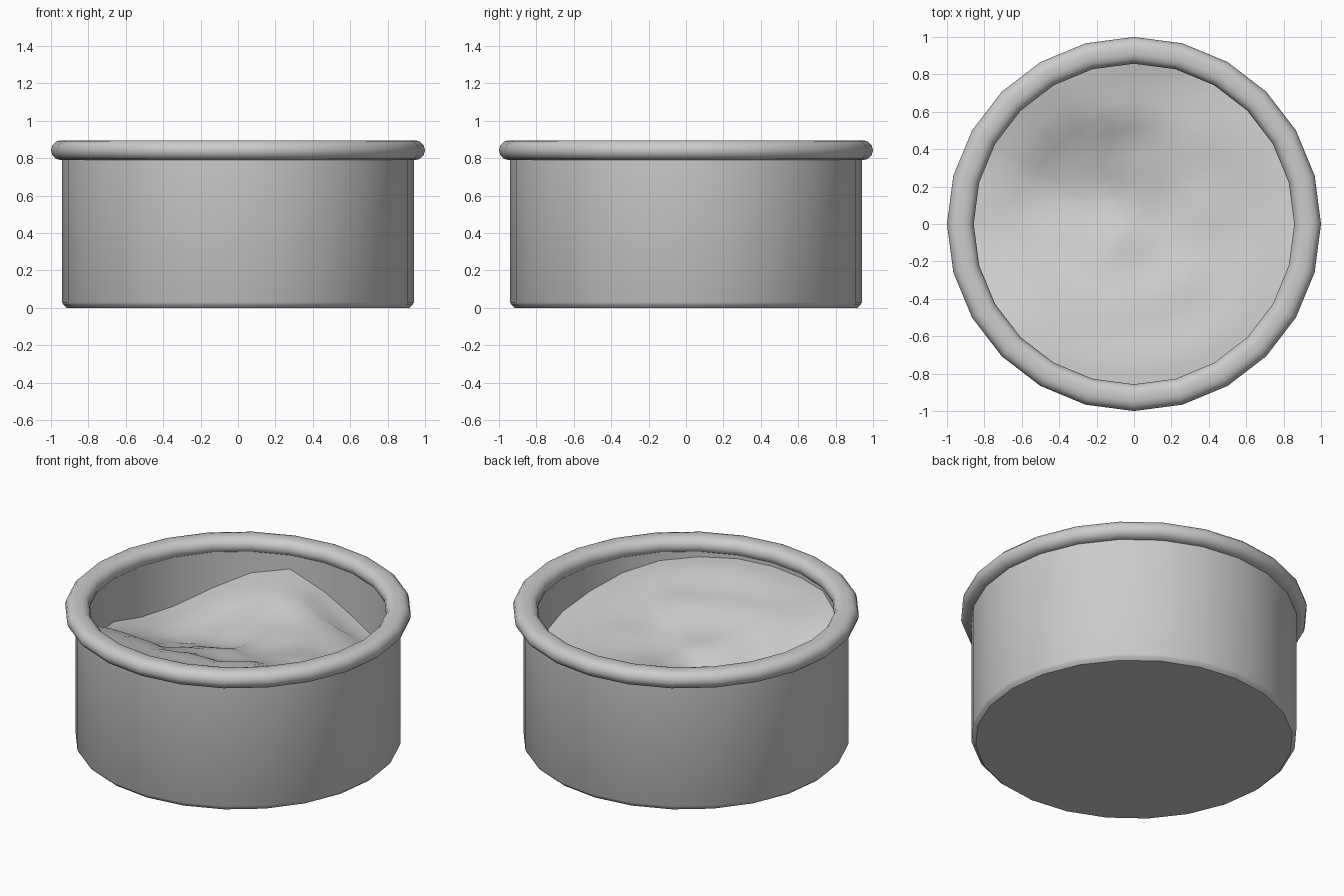
import bpy
import bmesh
import math

SIDES = 24

cube = bpy.data.objects.get("Cube")
if cube:
    bpy.data.objects.remove(cube, do_unlink=True)

# One plain material for everything
grey = bpy.data.materials.new("light grey")
grey.use_nodes = True
colour = (0.6, 0.6, 0.6, 1)
grey.diffuse_color = colour
grey.node_tree.nodes["Principled BSDF"].inputs["Base Color"].default_value = colour


def ring_points(bm, radius, height):
    """Ring of vertices; height is a function of x and y."""
    ring = []
    for i in range(SIDES):
        angle = math.tau * i / SIDES
        x, y = radius * math.cos(angle), radius * math.sin(angle)
        ring.append(bm.verts.new((x, y, height(x, y))))
    return ring


def bridge(bm, lower, upper):
    for i in range(SIDES):
        j = (i + 1) % SIDES
        bm.faces.new((lower[i], lower[j], upper[j], upper[i]))


def finish(bm, name, fix_normals=True):
    if fix_normals:
        bmesh.ops.recalc_face_normals(bm, faces=bm.faces)
    mesh = bpy.data.meshes.new(name)
    bm.to_mesh(mesh)
    bm.free()
    mesh.materials.append(grey)
    obj = bpy.data.objects.new(name, mesh)
    bpy.context.collection.objects.link(obj)
    bpy.ops.object.select_all(action='DESELECT')
    bpy.context.view_layer.objects.active = obj
    obj.select_set(True)
    bpy.ops.object.shade_smooth_by_angle(angle=math.radians(40))


def lathe(name, profile, loop=False):
    """Turn a profile of (radius, z) around the z axis."""
    bm = bmesh.new()
    rings = [ring_points(bm, r, lambda x, y, z=z: z) for r, z in profile]
    for a, b in zip(rings, rings[1:]):
        bridge(bm, a, b)
    if loop:
        bridge(bm, rings[-1], rings[0])
    else:
        bm.faces.new(rings[0])
        bm.faces.new(rings[-1])
    finish(bm, name)


# Straight-sided bowl with a small rounded foot and a hollow inside
lathe("bowl_body", [(0.915, 0), (0.933, 0.016), (0.94, 0.03), (0.94, 0.84),
                    (0.87, 0.84), (0.87, 0.08)])

# Rounded rim: two half circles joined by a short flat
rim = []
for centre, start in ((0.947, -90), (0.91, 90)):
    for k in range(7):
        a = math.radians(start + 30 * k)
        rim.append((centre + 0.053 * math.cos(a), 0.843 + 0.053 * math.sin(a)))
lathe("bowl_rim", rim, loop=True)

# Lumpy contents: heights blended smoothly between guide points
GUIDES = [
    # along the wall
    (0.83, 0.2, 0.55), (0.83, -0.2, 0.64), (0.75, -0.41, 0.71),
    (0.62, -0.58, 0.76), (0.45, -0.73, 0.78), (0.2, -0.83, 0.79),
    (-0.07, -0.85, 0.79), (-0.43, -0.74, 0.8), (-0.58, -0.63, 0.78),
    (-0.7, -0.5, 0.72), (-0.84, -0.2, 0.54),
    (-0.8, 0.34, 0.48), (-0.69, 0.52, 0.51), (-0.53, 0.67, 0.62),
    (-0.35, 0.78, 0.73), (-0.15, 0.84, 0.74), (0.13, 0.84, 0.53),
    (0.43, 0.74, 0.48), (0.68, 0.52, 0.5),
    # front ridge, hollow and back mound
    (-0.4, -0.48, 0.73), (-0.1, -0.46, 0.73), (0.3, -0.4, 0.71),
    (-0.2, -0.3, 0.64), (-0.4, -0.15, 0.55), (0, -0.15, 0.61),
    (0.4, 0, 0.63), (0.1, 0.1, 0.57), (-0.2, 0.18, 0.5),
    (-0.5, 0.15, 0.46), (-0.3, 0.4, 0.55), (0, 0.35, 0.6),
    (-0.4, 0.62, 0.65), (-0.12, 0.62, 0.7), (0.3, 0.5, 0.6),
    (0.6, 0.3, 0.57),
]


def contents_height(x, y):
    total = weight_sum = 0
    for gx, gy, gz in GUIDES:
        w = ((x - gx) ** 2 + (y - gy) ** 2 + 0.03) ** -2.5
        total += w * gz
        weight_sum += w
    return total / weight_sum


bm = bmesh.new()
RINGS = 12
rings = [ring_points(bm, 0.88 * k / RINGS, contents_height) for k in range(RINGS, 0, -1)]
for outer, inner in zip(rings, rings[1:]):
    bridge(bm, outer, inner)
top = bm.verts.new((0, 0, contents_height(0, 0)))
for i in range(SIDES):
    bm.faces.new((rings[-1][i], rings[-1][(i + 1) % SIDES], top))
finish(bm, "bowl_contents", fix_normals=False)
